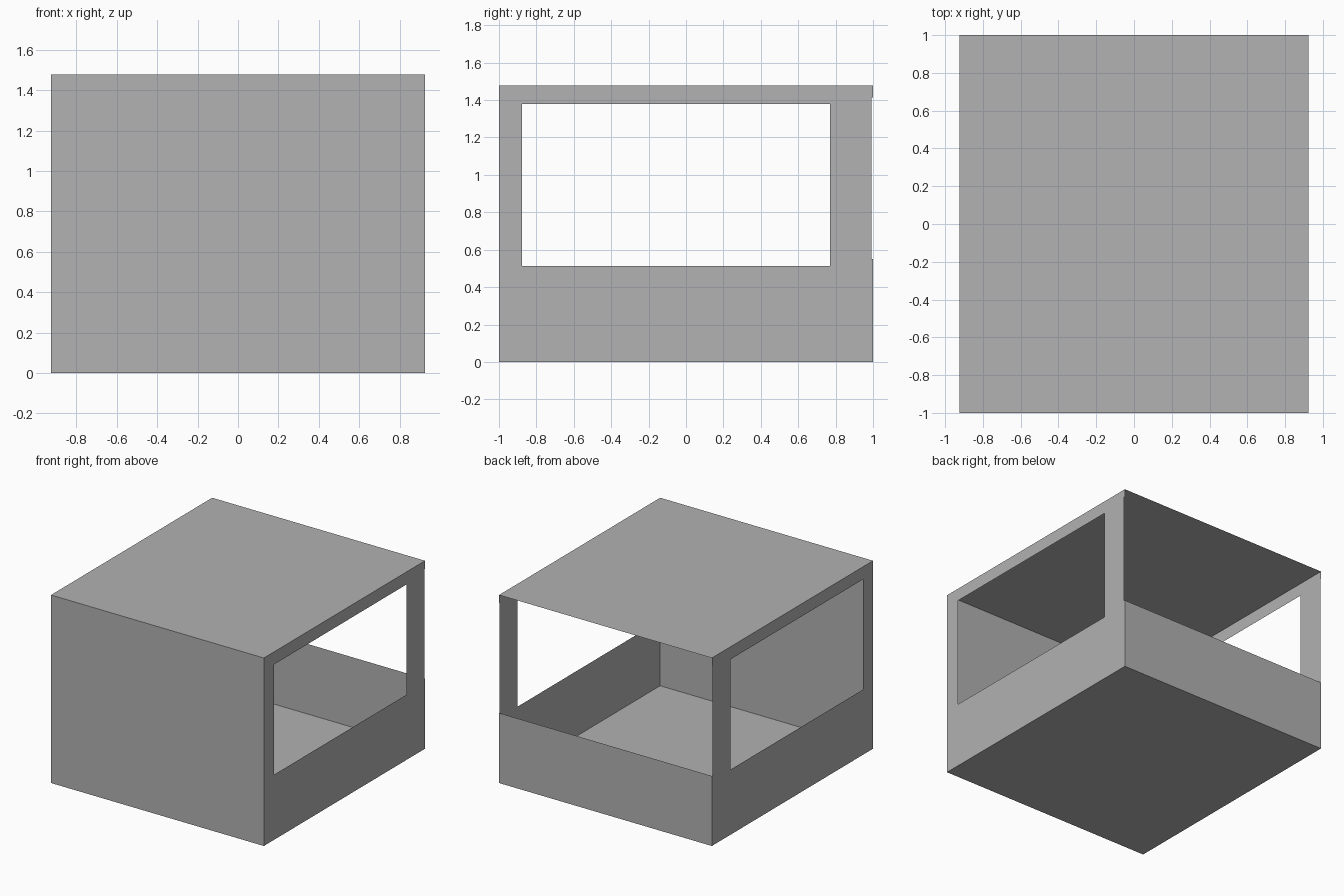
import bpy, bmesh
from mathutils import Vector

if "Cube" in bpy.data.objects:
    bpy.data.objects.remove(bpy.data.objects["Cube"])

W, D, H = 0.925, 1.0, 1.477      # half width, half depth, height
SILL, HEAD = 0.55, 1.415         # rear opening limits
REAR = 0.992                     # side wall edge beside the rear opening

grey = bpy.data.materials.new("plain grey")
grey.diffuse_color = (0.445, 0.445, 0.445, 1)
grey.use_nodes = True
grey.node_tree.nodes["Principled BSDF"].inputs["Base Color"].default_value = grey.diffuse_color


def sheet(name, loops, outward):
    """Flat sheet from an outline plus optional hole outlines."""
    bm = bmesh.new()
    outward = Vector(outward)
    for loop in loops:
        vs = [bm.verts.new(p) for p in loop]
        for a, b in zip(vs, vs[1:] + vs[:1]):
            bm.edges.new((a, b))
    bmesh.ops.triangle_fill(bm, use_beauty=True, use_dissolve=False,
                            edges=bm.edges[:], normal=outward)
    for f in bm.faces:
        f.normal_update()
        if f.normal.dot(outward) < 0:
            f.normal_flip()
    me = bpy.data.meshes.new(name)
    bm.to_mesh(me)
    bm.free()
    me.materials.append(grey)
    ob = bpy.data.objects.new(name, me)
    bpy.context.collection.objects.link(ob)


# Floor and roof
for name, z, n in (("floor", 0, -1), ("roof", H, 1)):
    sheet(name, [[(-W, -D, z), (W, -D, z), (W, D, z), (-W, D, z)]], (0, 0, n))

# Full front wall and low rear wall
for name, y, top in (("front_wall", -D, H), ("rear_wall", D, SILL)):
    sheet(name, [[(-W, y, 0), (W, y, 0), (W, y, top), (-W, y, top)]], (0, y, 0))

# Side walls with a window and a shallow notch along the rear opening
outline = [(-D, 0), (D, 0), (D, SILL), (REAR, SILL),
           (REAR, HEAD), (D, HEAD), (D, H), (-D, H)]
window = [(-0.877, 0.512), (0.77, 0.512), (0.77, 1.378), (-0.877, 1.378)]
for name, s in (("right_wall", 1), ("left_wall", -1)):
    sheet(name, [[(s * W, y, z) for y, z in loop] for loop in (outline, window)],
          (s, 0, 0))
